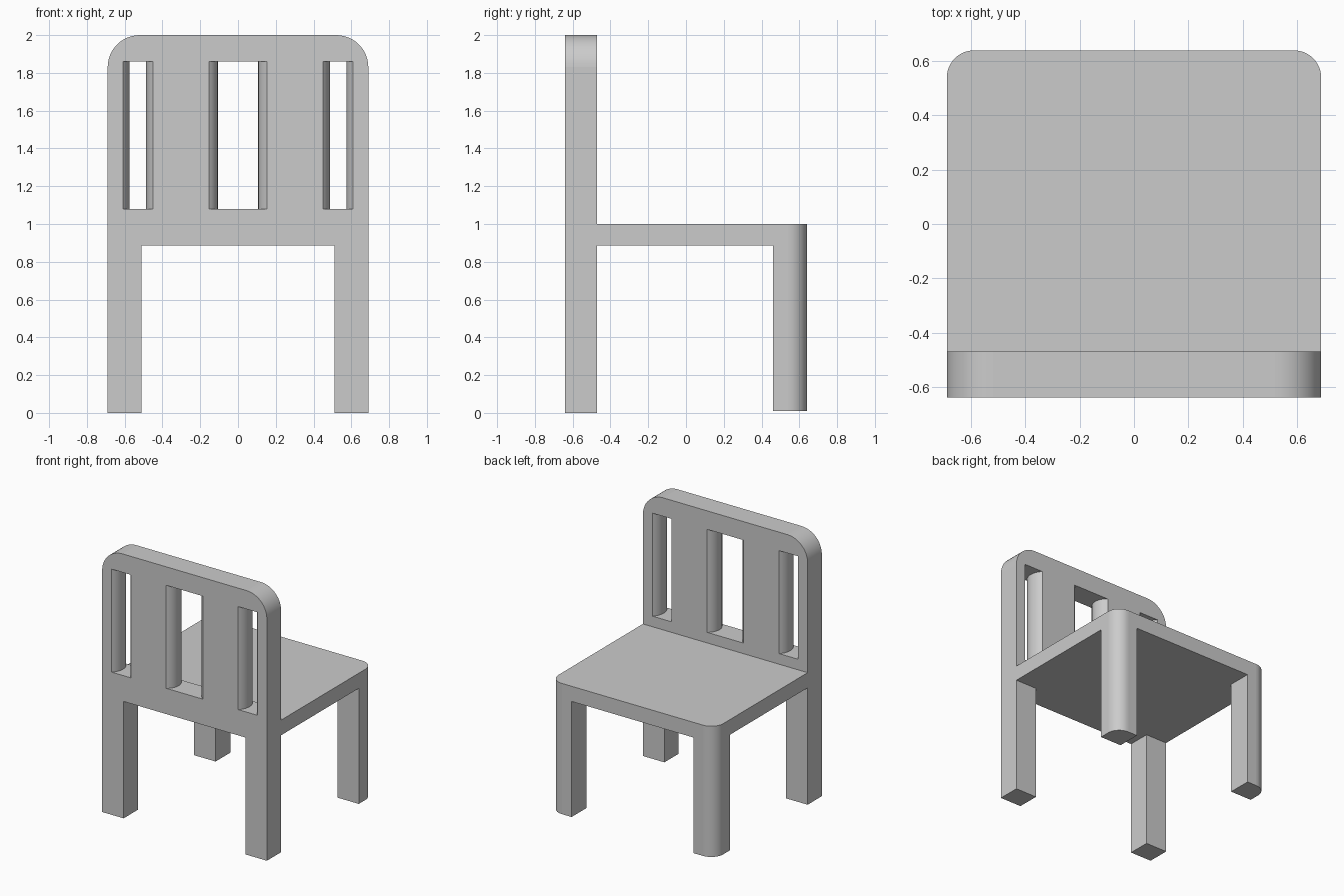
import bpy, bmesh, math
from mathutils import Vector

cube = bpy.data.objects.get("Cube")
if cube:
    bpy.data.objects.remove(cube, do_unlink=True)

grey = bpy.data.materials.new("plain grey")
grey.use_nodes = True
colour = (0.6, 0.6, 0.6, 1)
grey.diffuse_color = colour
grey.node_tree.nodes["Principled BSDF"].inputs["Base Color"].default_value = colour

W, D = 0.69, 0.64          # half width and half depth
LEG = 0.18                 # leg width
SEAT_TOP, SEAT_BOTTOM = 1.0, 0.885
BACK_INNER = -0.47         # inner face of the backrest
SEAT_R, BACK_R = 0.1, 0.17  # corner radii


def arc(cx, cy, r, start, end, steps=12):
    """Points on a circle between two angles in degrees."""
    angles = [math.radians(start + (end - start) * i / steps) for i in range(steps + 1)]
    return [(cx + r * math.cos(a), cy + r * math.sin(a)) for a in angles]


def prism(name, outline, low, high, upright=False):
    """Extrude an outline along z, or along y when upright."""
    def place(p, h):
        return (p[0], h, p[1]) if upright else (p[0], p[1], h)
    bm = bmesh.new()
    face = bm.faces.new([bm.verts.new(place(p, low)) for p in outline])
    extruded = bmesh.ops.extrude_face_region(bm, geom=[face])["geom"]
    shift = Vector(place((0, 0), high - low))
    bmesh.ops.translate(bm, vec=shift, verts=[v for v in extruded if isinstance(v, bmesh.types.BMVert)])
    bmesh.ops.recalc_face_normals(bm, faces=bm.faces)
    mesh = bpy.data.meshes.new(name)
    bm.to_mesh(mesh)
    bm.free()
    mesh.materials.append(grey)
    obj = bpy.data.objects.new(name, mesh)
    bpy.context.collection.objects.link(obj)
    return obj


def smooth_curves(obj):
    """Smooth the rounded strips, keep the flat sides crisp."""
    for p in obj.data.polygons:
        p.use_smooth = max(abs(c) for c in p.normal) < 0.999


def bulge(x, depth, side):
    """Wall of a slot, swelling by depth towards side, from front to back."""
    half = (BACK_INNER + D) / 2
    mid = BACK_INNER - half
    r = (half ** 2 + depth ** 2) / (2 * depth)
    a = math.degrees(math.asin(half / r))
    curve = [(x + side * (px - r + depth), py) for px, py in arc(0, mid, r, -a, a)]
    return [(x, -D - 0.1)] + curve + [(x, BACK_INNER + 0.1)]


# Backrest and back legs as one upright board
right_half = [(W - LEG, SEAT_BOTTOM), (W - LEG, 0), (W, 0)]
right_half += arc(W - BACK_R, 2 - BACK_R, BACK_R, 0, 90)
outline = right_half + [(-x, z) for x, z in reversed(right_half)]
back = prism("backrest_and_back_legs", outline, -D, BACK_INNER, upright=True)

# Slots with rounded side walls
for x0, x1, depth in ((-0.61, -0.45, 0.036), (-0.153, 0.153, 0.046), (0.45, 0.61, 0.036)):
    shape = bulge(x0, depth, 1) + bulge(x1, depth, -1)[::-1]
    cutter = prism("slot_cutter", shape, 1.08, 1.86)
    cutter.hide_render = True
    mod = back.modifiers.new("slot", 'BOOLEAN')
    mod.operation = 'DIFFERENCE'
    mod.solver = 'EXACT'
    mod.object = cutter
    bpy.context.view_layer.objects.active = back
    bpy.ops.object.modifier_apply(modifier=mod.name)
    bpy.data.objects.remove(cutter, do_unlink=True)
smooth_curves(back)

# Seat with rounded free corners
corner = [(W, BACK_INNER)] + arc(W - SEAT_R, D - SEAT_R, SEAT_R, 0, 90)
seat = prism("seat", corner + [(-x, y) for x, y in reversed(corner)], SEAT_BOTTOM, SEAT_TOP)
smooth_curves(seat)

# Front legs follow the seat corners
leg = [(W - LEG, D), (W - LEG, D - LEG), (W, D - LEG)]
leg += arc(W - SEAT_R, D - SEAT_R, SEAT_R, 0, 90)
for name, s in (("left_leg", 1), ("right_leg", -1)):
    smooth_curves(prism(name, [(s * x, y) for x, y in leg], 0.01, SEAT_BOTTOM))
